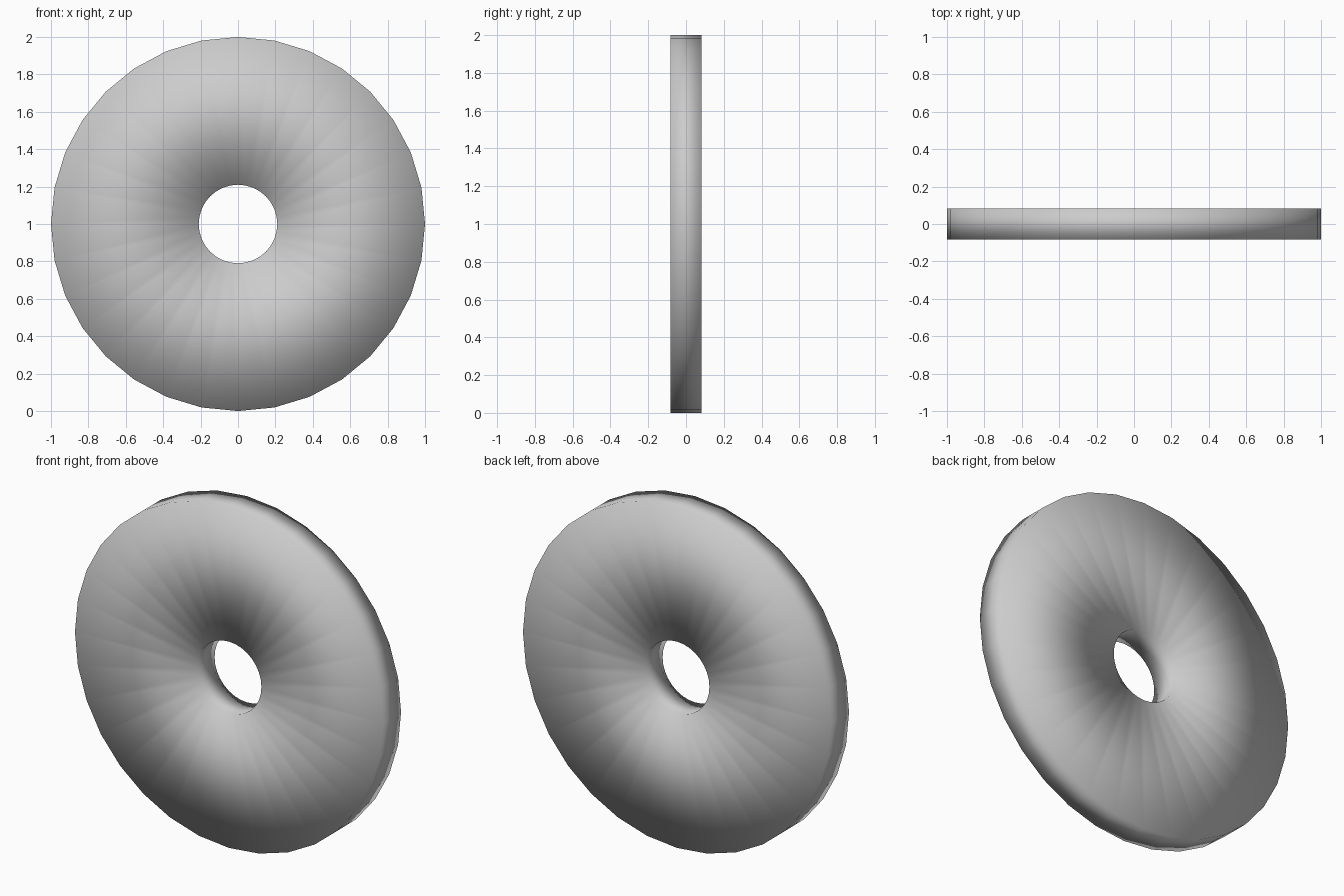
import bpy, bmesh
from math import sin, cos, tau

if "Cube" in bpy.data.objects:
    bpy.data.objects.remove(bpy.data.objects["Cube"])

SIDES = 32
OUTER, HOLE, HALF = 1.0, 0.21, 0.083

# Washer cross-section (radius, y), revolved about the y axis
profile = [(OUTER, -HALF), (OUTER, HALF), (HOLE, HALF), (HOLE, -HALF)]

bm = bmesh.new()
rings = []
for i in range(SIDES):
    a = tau * i / SIDES
    rings.append([bm.verts.new((r * cos(a), y, 1 + r * sin(a))) for r, y in profile])
for i in range(SIDES):
    p, q = rings[i], rings[(i + 1) % SIDES]
    for k in range(4):
        n = (k + 1) % 4
        bm.faces.new((p[k], p[n], q[n], q[k]))
bmesh.ops.recalc_face_normals(bm, faces=bm.faces)

# Fully smooth shading gives the soft, rounded look over the flat faces
for f in bm.faces:
    f.smooth = True

mesh = bpy.data.meshes.new("disc_with_hole")
bm.to_mesh(mesh)
bm.free()
disc = bpy.data.objects.new("disc_with_hole", mesh)
bpy.context.collection.objects.link(disc)
